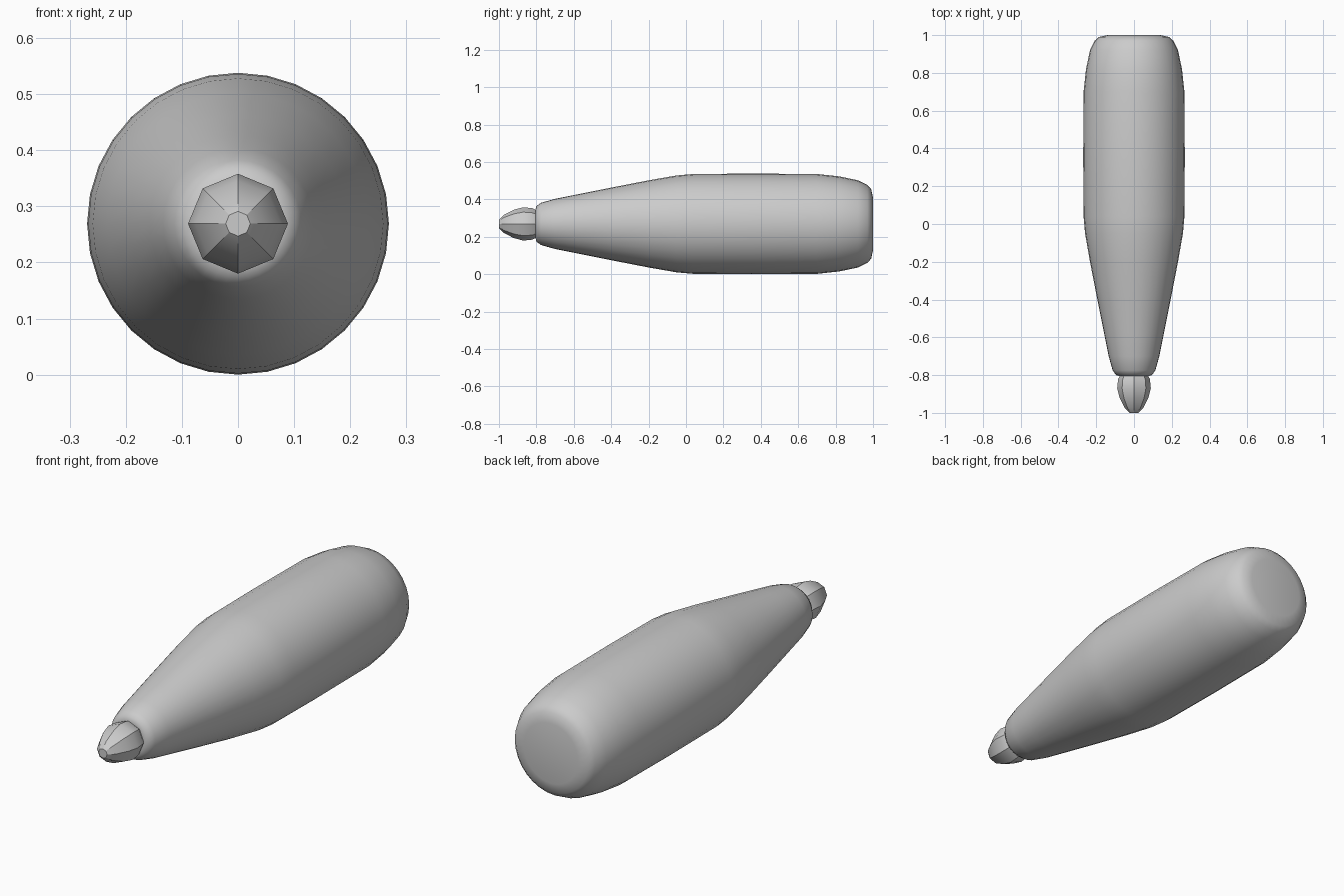
import bpy, bmesh, math

if "Cube" in bpy.data.objects:
    bpy.data.objects.remove(bpy.data.objects["Cube"])

grey = bpy.data.materials.new("light grey")
grey.diffuse_color = (0.6, 0.6, 0.6, 1)
grey.use_nodes = True
grey.node_tree.nodes["Principled BSDF"].inputs["Base Color"].default_value = grey.diffuse_color

AXIS_Z = 0.269


def lathe_y(name, profile, sides, smooth_angle, turn=0.0):
    """Revolve (y, radius) rings about the lengthwise axis and cap both ends."""
    bm = bmesh.new()
    rings = []
    for y, r in profile:
        ring = []
        for i in range(sides):
            a = turn + 2 * math.pi * i / sides
            ring.append(bm.verts.new((r * math.cos(a), y, AXIS_Z + r * math.sin(a))))
        rings.append(ring)
    for lower, upper in zip(rings, rings[1:]):
        for i in range(sides):
            j = (i + 1) % sides
            bm.faces.new((lower[i], lower[j], upper[j], upper[i]))
    bm.faces.new(rings[0])
    bm.faces.new(rings[-1])
    bmesh.ops.recalc_face_normals(bm, faces=bm.faces)
    mesh = bpy.data.meshes.new(name)
    bm.to_mesh(mesh)
    bm.free()
    mesh.materials.append(grey)
    obj = bpy.data.objects.new(name, mesh)
    bpy.context.collection.objects.link(obj)
    bpy.ops.object.select_all(action='DESELECT')
    obj.select_set(True)
    bpy.context.view_layer.objects.active = obj
    bpy.ops.object.shade_smooth_by_angle(angle=math.radians(smooth_angle))
    return obj


# Long tapered body with a rounded back end
body = [(-0.805, 0.075), (-0.80, 0.095), (-0.775, 0.113), (-0.70, 0.134),
        (-0.58, 0.158), (-0.40, 0.194), (-0.20, 0.233), (-0.05, 0.259),
        (0.04, 0.267), (0.35, 0.269), (0.70, 0.267), (0.82, 0.254),
        (0.92, 0.233), (0.97, 0.208), (0.99, 0.186), (1.0, 0.14)]
lathe_y("tapered_body", body, 32, 60)

# Small faceted nub at the narrow front end
nub = [(-0.79, 0.066), (-0.82, 0.084), (-0.87, 0.089), (-0.92, 0.076),
       (-0.975, 0.048), (-1.0, 0.022)]
lathe_y("front_nub", nub, 8, 30, math.pi / 2)
